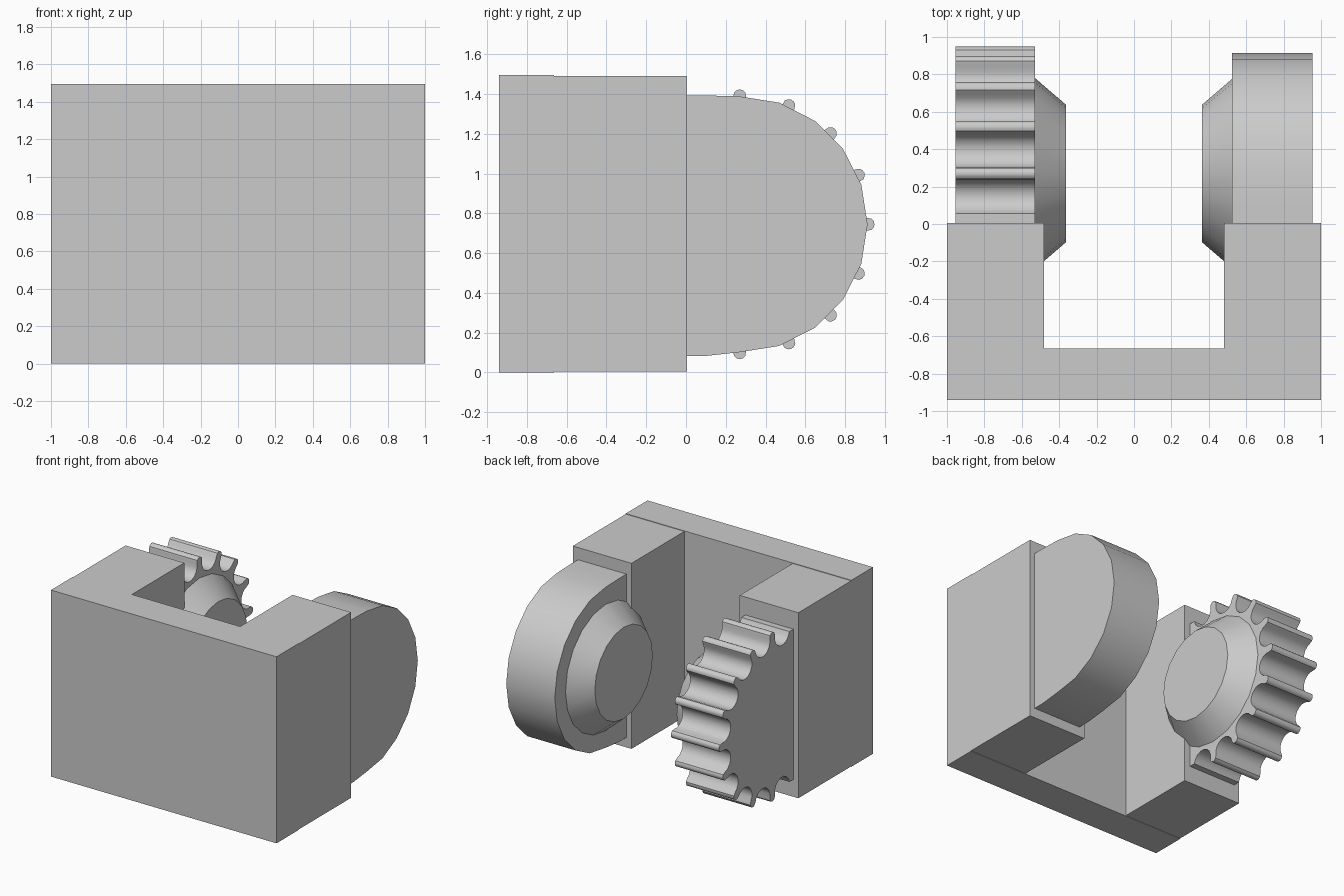
import bpy, bmesh
from math import sin, cos, pi, radians

cube = bpy.data.objects.get("Cube")
if cube:
    bpy.data.objects.remove(cube, do_unlink=True)

grey = bpy.data.materials.new("light grey")
grey.use_nodes = True
grey.diffuse_color = (0.6, 0.6, 0.6, 1)
grey.node_tree.nodes["Principled BSDF"].inputs["Base Color"].default_value = (0.6, 0.6, 0.6, 1)

AXLE_Y, AXLE_Z = 0.27, 0.745


def loft(name, rings, smooth=False):
    """Join rings of 3D points with quads and cap both ends."""
    bm = bmesh.new()
    loops = [[bm.verts.new(p) for p in ring] for ring in rings]
    n = len(loops[0])
    for a, b in zip(loops, loops[1:]):
        for i in range(n):
            j = (i + 1) % n
            bm.faces.new((a[i], a[j], b[j], b[i]))
    bm.faces.new(loops[0])
    bm.faces.new(loops[-1])
    bmesh.ops.recalc_face_normals(bm, faces=bm.faces)
    mesh = bpy.data.meshes.new(name)
    bm.to_mesh(mesh)
    bm.free()
    mesh.materials.append(grey)
    obj = bpy.data.objects.new(name, mesh)
    bpy.context.collection.objects.link(obj)
    if smooth:
        bpy.ops.object.select_all(action='DESELECT')
        obj.select_set(True)
        bpy.context.view_layer.objects.active = obj
        bpy.ops.object.shade_smooth_by_angle(angle=radians(32))
    return obj


def box(name, x0, x1, y0, y1, z0, z1):
    base = [(x0, y0), (x1, y0), (x1, y1), (x0, y1)]
    return loft(name, [[(x, y, z) for x, y in base] for z in (z0, z1)])


def extrude_x(name, profile, x0, x1):
    return loft(name, [[(x, y, z) for y, z in profile] for x in (x0, x1)], True)


def polar(r, a, y=AXLE_Y, z=AXLE_Z):
    return (y + r * cos(a), z + r * sin(a))


# U-shaped housing
box("front_plate", -1, 1, -0.94, -0.665, 0, 1.495)
for side, s in (("right", -1), ("left", 1)):
    x0, x1 = sorted((s * 0.48, s * 1.0))
    box(side + "_arm", x0, x1, -0.665, 0.005, 0.004, 1.491)

# Smooth roller, rounded at the back and straight into the arm
roller = [polar(0.643, radians(a)) for a in range(-90, 91, 18)]
roller += [(0.1, 1.393), (-0.03, 1.393), (-0.03, 0.083), (0.1, 0.083)]
extrude_x("left_roller", roller, 0.525, 0.955)

# Toothed wheel: round knobs alternating with hollow scallops
STEP, PITCH, KNOB = pi / 8, 0.645, 0.033
HOLLOW = PITCH * sin(STEP / 2) - KNOB
gear = []


def scallop(mid):
    y, z = polar(PITCH * cos(STEP / 2), mid)
    return [polar(HOLLOW, mid - pi / 2 - pi * i / 8, y, z) for i in range(9)]


for k in range(-4, 5):
    a = k * STEP
    gear += scallop(a - STEP / 2)
    y, z = polar(PITCH, a)
    gear += [polar(KNOB, a - pi / 2 + pi * i / 6, y, z) for i in range(1, 6)]
gear += scallop(4.5 * STEP)
gear += [(-0.03, gear[-1][1]), (-0.03, gear[0][1])]
extrude_x("right_toothed_wheel", gear, -0.955, -0.53)

# Tapered hubs on the inner faces
for side, s in (("right", -1), ("left", 1)):
    rings = []
    for x, r in ((0.535, 0.515), (0.363, 0.367)):
        rings.append([(s * x, *polar(r, 2 * pi * i / 20)) for i in range(20)])
    loft(side + "_hub", rings, True)
